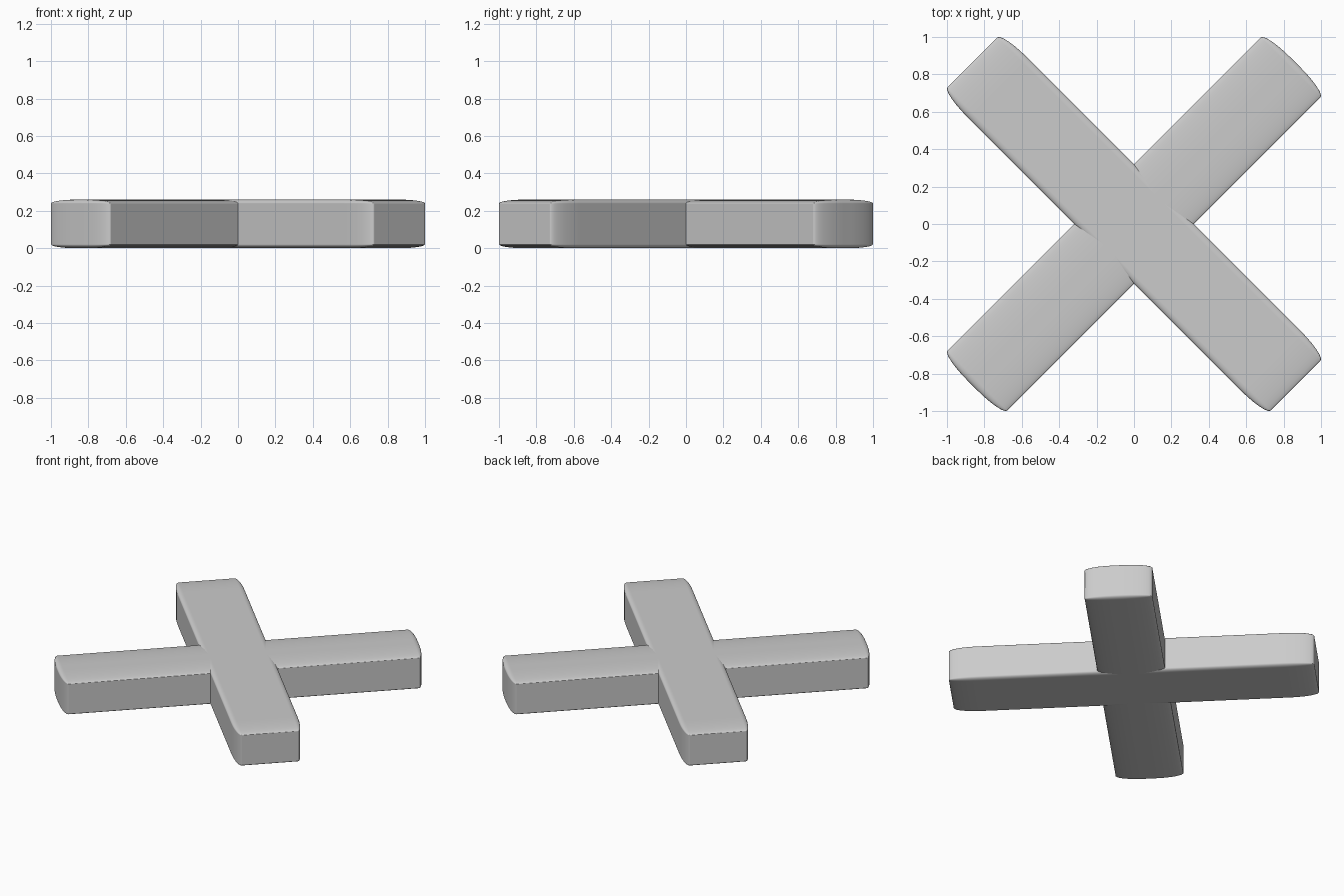
import bpy, bmesh
from math import radians

if "Cube" in bpy.data.objects:
    bpy.data.objects.remove(bpy.data.objects["Cube"])

LENGTH, WIDTH, HEIGHT = 1.2215, 0.226, 0.13   # half sizes of a bar


def make_bar(name, half):
    # Box in stretched local space: the even bevel turns elliptical once scaled
    bm = bmesh.new()
    bmesh.ops.create_cube(bm, size=2)
    bmesh.ops.scale(bm, vec=half, verts=bm.verts)
    for f in bm.faces:
        f.smooth = True
    mesh = bpy.data.meshes.new(name)
    bm.to_mesh(mesh)
    bm.free()
    ob = bpy.data.objects.new(name, mesh)
    bpy.context.collection.objects.link(ob)
    ob.scale = (LENGTH, WIDTH, HEIGHT)
    ob.rotation_euler.z = radians(-45)
    ob.location.z = HEIGHT
    bevel = ob.modifiers.new("rounded_edges", 'BEVEL')
    bevel.width = 0.16
    bevel.segments = 6
    bevel.limit_method = 'NONE'
    bevel.harden_normals = True
    return ob


# Bar from back left to front right, rounded mostly along its length
make_bar("long_bar", (1, 1, 1))
# Crossing bar, rounded mostly across its width
make_bar("cross_bar", (WIDTH / LENGTH, LENGTH / WIDTH, 1))
